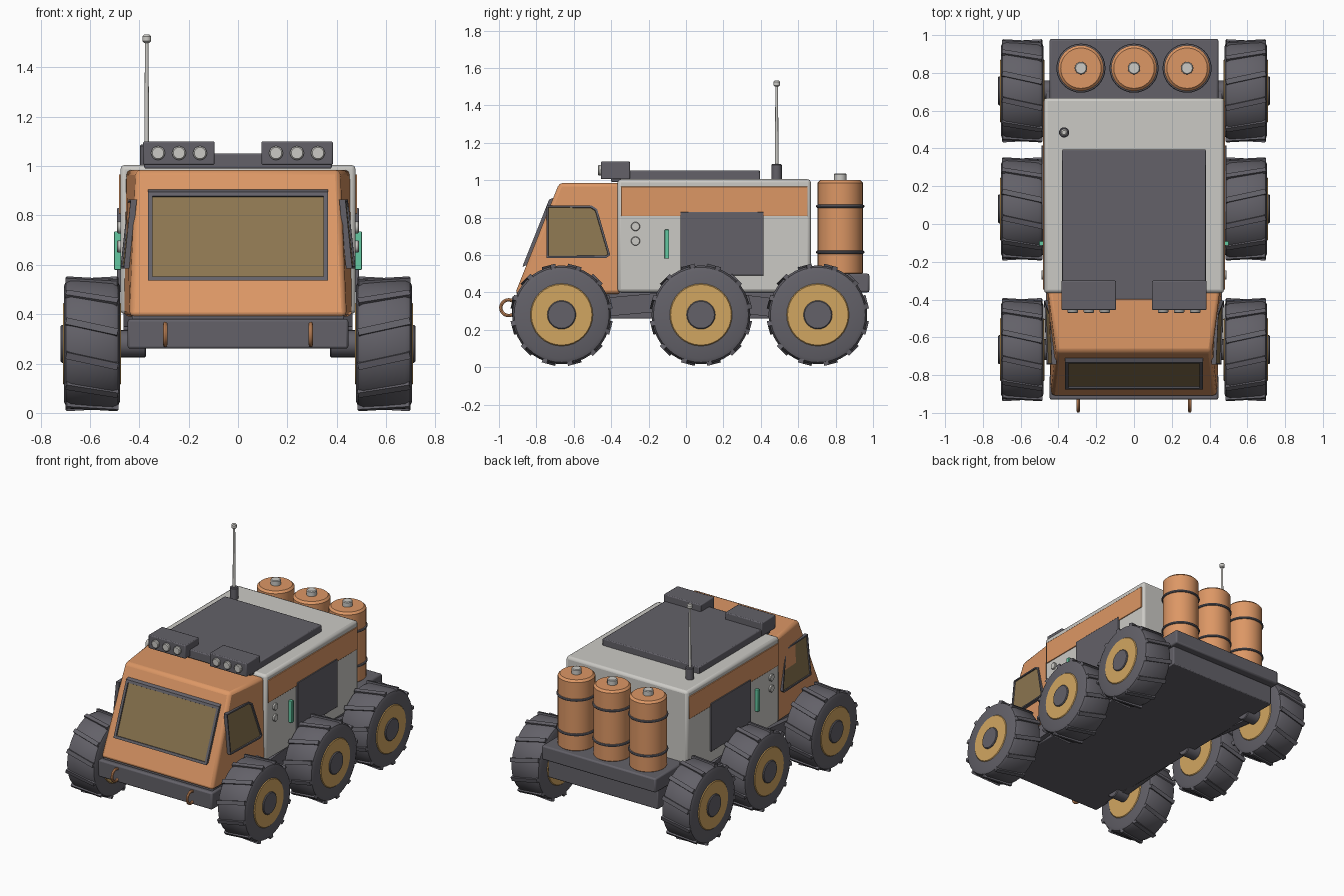
import bpy, bmesh, math
from mathutils import Matrix, Vector

cube = bpy.data.objects.get("Cube")
if cube:
    bpy.data.objects.remove(cube)


def material(name, rgb):
    m = bpy.data.materials.new(name)
    m.use_nodes = True
    m.diffuse_color = (*rgb, 1)
    bsdf = next(n for n in m.node_tree.nodes if n.type == "BSDF_PRINCIPLED")
    bsdf.inputs["Base Color"].default_value = (*rgb, 1)
    return m


ORANGE = material("orange paint", (0.72, 0.31, 0.13))
WHITE = material("pale grey", (0.60, 0.59, 0.56))
DARK = material("dark grey", (0.125, 0.12, 0.14))
GOLD = material("gold rim", (0.64, 0.38, 0.12))
GLASS = material("amber glass", (0.26, 0.18, 0.08))
GREEN = material("green light", (0.13, 0.58, 0.36))


def finish(name, bm, *mats, bevel=0):
    bmesh.ops.recalc_face_normals(bm, faces=bm.faces)
    me = bpy.data.meshes.new(name)
    bm.to_mesh(me)
    bm.free()
    ob = bpy.data.objects.new(name, me)
    bpy.context.collection.objects.link(ob)
    for m in mats:
        me.materials.append(m)
    if bevel:
        mod = ob.modifiers.new("bevel", "BEVEL")
        mod.width, mod.segments = bevel, 2
    bpy.ops.object.select_all(action="DESELECT")
    ob.select_set(True)
    bpy.context.view_layer.objects.active = ob
    bpy.ops.object.shade_smooth_by_angle(angle=math.radians(35))
    return ob


def box(name, xs, ys, zs, mat, bevel=0.006):
    bm = bmesh.new()
    size = [b - a for a, b in (xs, ys, zs)]
    mid = [(a + b) / 2 for a, b in (xs, ys, zs)]
    bmesh.ops.create_cube(bm, size=1, matrix=Matrix.Translation(mid) @ Matrix.Diagonal((*size, 1)))
    return finish(name, bm, mat, bevel=bevel)


def lathe(name, profile, mat, at, axis="Z", steps=32):
    """Spin (radius, height) points; the height axis is turned onto the given axis."""
    bm = bmesh.new()
    verts = [bm.verts.new((r, 0, h)) for r, h in profile]
    edges = [bm.edges.new(p) for p in zip(verts, verts[1:])]
    bmesh.ops.spin(bm, geom=verts + edges, cent=(0, 0, 0), axis=(0, 0, 1),
                   angle=math.tau, steps=steps, use_duplicate=False)
    bmesh.ops.remove_doubles(bm, verts=bm.verts, dist=1e-5)
    turn = {"X": Matrix.Rotation(math.pi / 2, 4, "Y"), "Y": Matrix.Rotation(math.pi / 2, 4, "X"),
            "Z": Matrix.Identity(4)}[axis]
    bm.transform(Matrix.Translation(at) @ turn)
    return finish(name, bm, mat)


def cylinder(name, r, h0, h1, mat, at, axis="Z", soft=0.005, steps=24):
    return lathe(name, [(0, h0), (r - soft, h0), (r, h0 + soft), (r, h1 - soft), (r - soft, h1), (0, h1)],
                 mat, at, axis, steps)


def ring(name, major, minor, mat, at, axis="Z"):
    pts = [(major + minor * math.cos(a * math.tau / 8), minor * math.sin(a * math.tau / 8)) for a in range(9)]
    return lathe(name, pts, mat, at, axis)


def prism(bm, outer, offset):
    front = [bm.verts.new(p) for p in outer]
    back = [bm.verts.new(Vector(p) + Vector(offset)) for p in outer]
    face = bm.faces.new(front)
    bm.faces.new(back[::-1])
    for i in range(len(front)):
        j = (i + 1) % len(front)
        bm.faces.new((front[j], front[i], back[i], back[j]))
    return face


def window(name, outer, offset, border):
    """Framed pane with the glass sunk into the outer face."""
    bm = bmesh.new()
    face = prism(bm, outer, offset)
    bmesh.ops.recalc_face_normals(bm, faces=bm.faces)
    bmesh.ops.inset_region(bm, faces=[face], thickness=border, depth=0)
    bmesh.ops.inset_region(bm, faces=[face], thickness=0.002, depth=-0.008)
    face.material_index = 1
    return finish(name, bm, DARK, GLASS)


SIDES = (("left", 1), ("right", -1))

# Chassis, bumper and rear deck
box("chassis", (-0.43, 0.43), (-0.90, 0.93), (0.26, 0.40), DARK)
box("front_bumper", (-0.447, 0.447), (-0.93, -0.80), (0.26, 0.38), DARK, 0.01)
box("rear_deck", (-0.447, 0.447), (0.64, 0.98), (0.40, 0.50), DARK, 0.01)

# Main body and roof
box("body", (-0.477, 0.477), (-0.366, 0.668), (0.40, 1.005), WHITE, 0.018)
box("roof_panel", (-0.38, 0.38), (-0.40, 0.395), (0.99, 1.052), DARK)

# Tapered cab
bm = bmesh.new()
side = [(0.462, -0.35, 0.39), (0.455, -0.35, 0.985), (0.412, -0.678, 0.985), (0.44, -0.915, 0.39)]
left = [bm.verts.new(p) for p in side]
right = [bm.verts.new((-x, y, z)) for x, y, z in side]
bm.faces.new(left)
bm.faces.new(right[::-1])
for i in range(4):
    j = (i + 1) % 4
    bm.faces.new((left[j], left[i], right[i], right[j]))
finish("cab", bm, ORANGE, bevel=0.02)


# Windscreen, lying on the sloped cab front
def slope_y(z):
    return -0.915 + (z - 0.39) * 0.398


window("windscreen", [(x, slope_y(z) - 0.02, z - 0.004) for x, z in
                      ((-0.365, 0.54), (0.365, 0.54), (0.365, 0.90), (-0.365, 0.90))],
       (0, 0.04, 0.016), 0.025)

# Parts found on both flanks
pane = [(-0.745, 0.585), (-0.425, 0.585), (-0.405, 0.60), (-0.475, 0.845), (-0.505, 0.865), (-0.745, 0.865)]
for label, s in SIDES:
    window(label + "_cab_window",
           [(s * (0.463 - 0.1 * (z - 0.585) + 0.04 * (y + 0.745)), y, z) for y, z in pane],
           (-s * 0.025, 0, 0), 0.012)

    def plate(name, x, ys, zs, mat, bevel=0.003):
        box(label + name, sorted((s * 0.46, s * x)), ys, zs, mat, bevel)

    plate("_stripe", 0.483, (-0.347, 0.65), (0.807, 0.966), ORANGE)
    plate("_side_hatch", 0.49, (-0.03, 0.415), (0.49, 0.83), DARK)
    plate("_light_strip", 0.502, (-0.115, -0.09), (0.58, 0.735), GREEN)
    for z in (0.674, 0.752):
        cylinder(label + "_side_button", 0.024, -0.01, 0.01, WHITE, (s * 0.48, -0.27, z), "X", 0.003)

    # Suspension beams
    for name, (y0, z0), (y1, z1) in (("_front_beam", (-0.665, 0.30), (0.0, 0.36)),
                                     ("_rear_beam", (0.12, 0.36), (0.70, 0.29))):
        bm = bmesh.new()
        prism(bm, [(s * 0.465, y, z + d) for y, z, d in
                   ((y0, z0, -0.05), (y1, z1, -0.05), (y1, z1, 0.05), (y0, z0, 0.05))], (-s * 0.05, 0, 0))
        finish(label + name, bm, DARK)

    # Roof lamps
    box(label + "_lamp_bar", sorted((s * 0.095, s * 0.385)), (-0.455, -0.30), (1.005, 1.10), DARK)
    for i in range(3):
        cylinder(label + "_lamp", 0.028, -0.015, 0.015, WHITE, (s * (0.154 + 0.085 * i), -0.456, 1.053), "Y")

    # Tow hook
    ring(label + "_tow_hook", 0.042, 0.009, ORANGE, (s * 0.295, -0.948, 0.318), "X")


# Wheels with slanted tread bars
def wheel(name, s, y):
    at = Vector((s * 0.592, y, 0.28))
    half = [(0.10, 0.113), (0.235, 0.113), (0.254, 0.105), (0.264, 0.085)]
    lathe(name + "_tyre", half + [(r, -h) for r, h in reversed(half)], DARK, at, "X", 40)
    cylinder(name + "_rim", 0.167, -0.118, 0.118, GOLD, at, "X", steps=32)
    cylinder(name + "_hub", 0.077, -0.10, 0.127, DARK, at, "X") if s > 0 else \
        cylinder(name + "_hub", 0.077, -0.127, 0.10, DARK, at, "X")
    cylinder(name + "_axle", 0.055, -0.11, 0.11, DARK, at - Vector((s * 0.11, 0, 0)), "X")
    bm = bmesh.new()
    count = 12
    for i in range(count):
        m = (Matrix.Translation(at) @ Matrix.Rotation(math.tau * (i + 0.5) / count, 4, "X")
             @ Matrix.Translation((0, 0, 0.261)) @ Matrix.Rotation(s * 0.22, 4, "Z")
             @ Matrix.Diagonal((0.215, 0.028, 0.024, 1)))
        bmesh.ops.create_cube(bm, size=1, matrix=m)
    finish(name + "_tread", bm, DARK)


for label, s in SIDES:
    for place, y in (("front", -0.665), ("middle", 0.08), ("rear", 0.705)):
        wheel(f"{label}_{place}_wheel", s, y)

# Tanks on the rear deck
for label, x in (("right", -0.281), ("middle", 0), ("left", 0.281)):
    at = (x, 0.825, 0)
    cylinder(label + "_tank", 0.121, 0.49, 1.0, ORANGE, at, soft=0.014, steps=32)
    cylinder(label + "_tank_cap", 0.033, 0.99, 1.036, WHITE, at)
    for z in (0.615, 0.86):
        ring(label + "_tank_band", 0.121, 0.009, DARK, (x, 0.825, z))

# Antenna
at = (-0.37, 0.485, 0)
cylinder("antenna_base", 0.027, 1.0, 1.087, DARK, at)
lathe("antenna_rod", [(0, 1.08), (0.01, 1.08), (0.007, 1.51), (0, 1.51)], WHITE, at, steps=12)
cylinder("antenna_tip", 0.018, 1.50, 1.533, WHITE, at, soft=0.007, steps=16)
